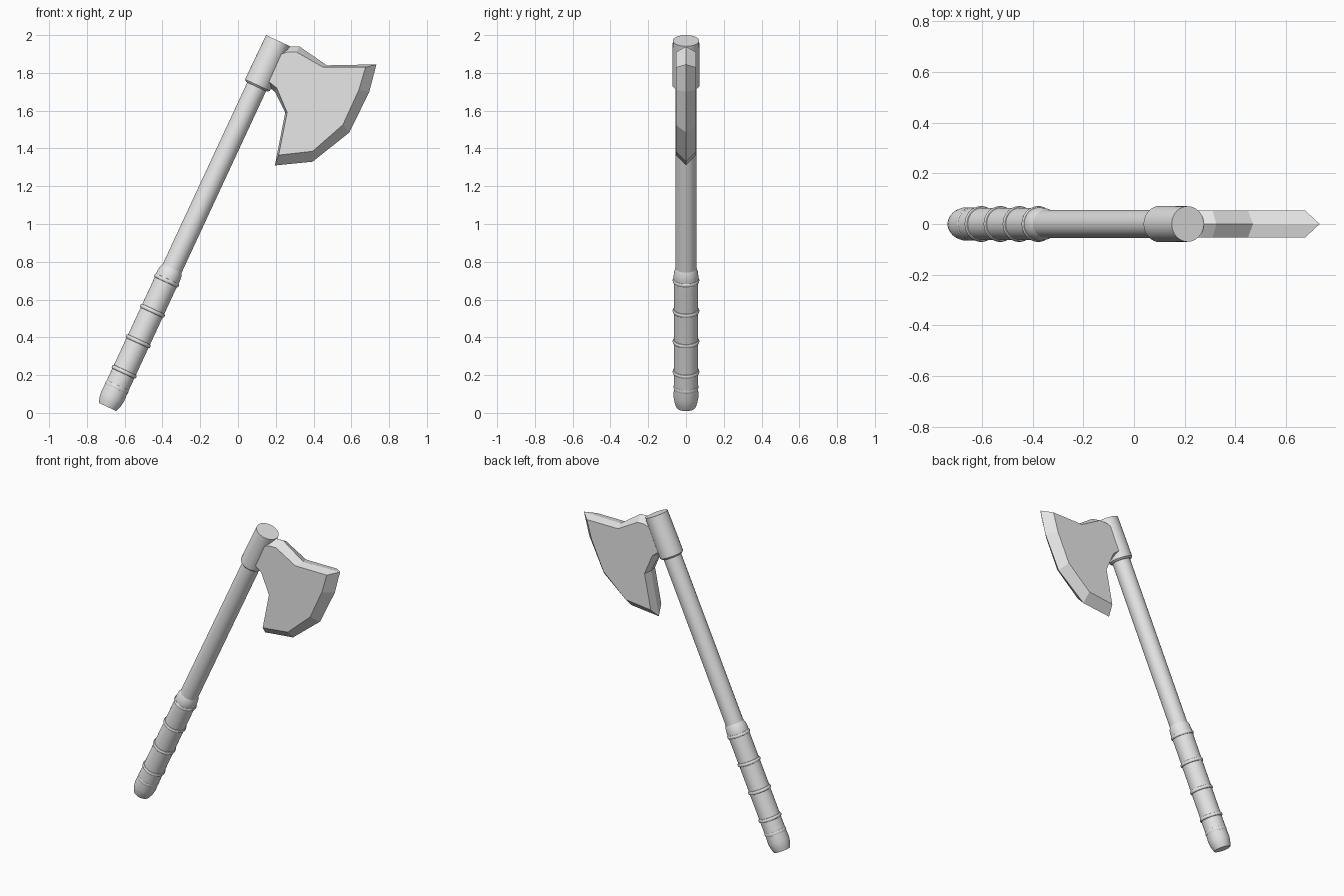
import bpy, bmesh, math
from mathutils import Matrix, Vector

cube = bpy.data.objects.get("Cube")
if cube:
    bpy.data.objects.remove(cube, do_unlink=True)

grey = bpy.data.materials.new("plain grey")
grey.diffuse_color = (0.8, 0.8, 0.8, 1)
grey.use_nodes = True
grey.node_tree.nodes["Principled BSDF"].inputs["Base Color"].default_value = (0.8, 0.8, 0.8, 1)

# The haft leans toward the blade
BASE = Vector((-0.69, 0, 0.031))
LEAN = Matrix.Translation(BASE) @ Matrix.Rotation(math.radians(24.95), 4, 'Y')
SIDES = 32


def finish(name, bm, smooth=True):
    bmesh.ops.recalc_face_normals(bm, faces=bm.faces)
    mesh = bpy.data.meshes.new(name)
    bm.to_mesh(mesh)
    bm.free()
    obj = bpy.data.objects.new(name, mesh)
    bpy.context.collection.objects.link(obj)
    mesh.materials.append(grey)
    if smooth:
        bpy.ops.object.select_all(action='DESELECT')
        obj.select_set(True)
        bpy.context.view_layer.objects.active = obj
        bpy.ops.object.shade_smooth_by_angle(angle=math.radians(30))
    return obj


def bridge(bm, a, b):
    for i in range(len(a)):
        j = (i + 1) % len(a)
        bm.faces.new((a[i], a[j], b[j], b[i]))


def lathe(name, profile):
    """Turn (radius, distance along haft) pairs into a capped round part."""
    bm = bmesh.new()
    rings = []
    for r, s in profile:
        rings.append([bm.verts.new(LEAN @ Vector((r * math.cos(t), r * math.sin(t), s)))
                      for t in (math.tau * i / SIDES for i in range(SIDES))])
    for a, b in zip(rings, rings[1:]):
        bridge(bm, a, b)
    bm.faces.new(rings[0])
    bm.faces.new(rings[-1])
    return finish(name, bm)


# Haft, grip and socket
lathe("shaft", [(0.055, 0.7), (0.055, 2.0)])
lathe("grip", [(0.051, 0), (0.06, 0.025), (0.066, 0.06), (0.064, 0.116), (0.064, 0.7),
               (0.066, 0.76), (0.063, 0.79), (0.055, 0.81)])
lathe("head_socket", [(0.062, 1.87), (0.072, 1.88), (0.072, 1.96), (0.07, 2.139)])

# Raised cords round the grip
for n, s in enumerate((0.116, 0.206, 0.384, 0.562, 0.739)):
    swell = 0.003 if n == 0 else 0.008
    arc = [math.pi * k / 6 for k in range(7)]
    lathe(f"grip_cord_{n + 1}", [(0.063 + swell * math.sin(a), s - 0.011 * math.cos(a)) for a in arc])

# Blade: sharp outline on the middle plane, flat cheeks on each side
edge = [(0.2, 1.91), (0.27, 1.94), (0.325, 1.94), (0.47, 1.84), (0.733, 1.845), (0.695, 1.7),
        (0.59, 1.485), (0.395, 1.33), (0.195, 1.31), (0.25, 1.59), (0.195, 1.7), (0.12, 1.76)]
cheek = [(0.2, 1.89), (0.262, 1.91), (0.31, 1.91), (0.45, 1.83), (0.675, 1.83), (0.64, 1.71),
         (0.555, 1.525), (0.395, 1.385), (0.215, 1.365), (0.26, 1.59), (0.205, 1.72), (0.13, 1.78)]
bm = bmesh.new()
rim = [bm.verts.new((x, 0, z)) for x, z in edge]
for y in (-0.054, 0.054):
    side = [bm.verts.new((x, y, z)) for x, z in cheek]
    bridge(bm, rim, side)
    bm.faces.new(side)
finish("axe_blade", bm, smooth=False)
